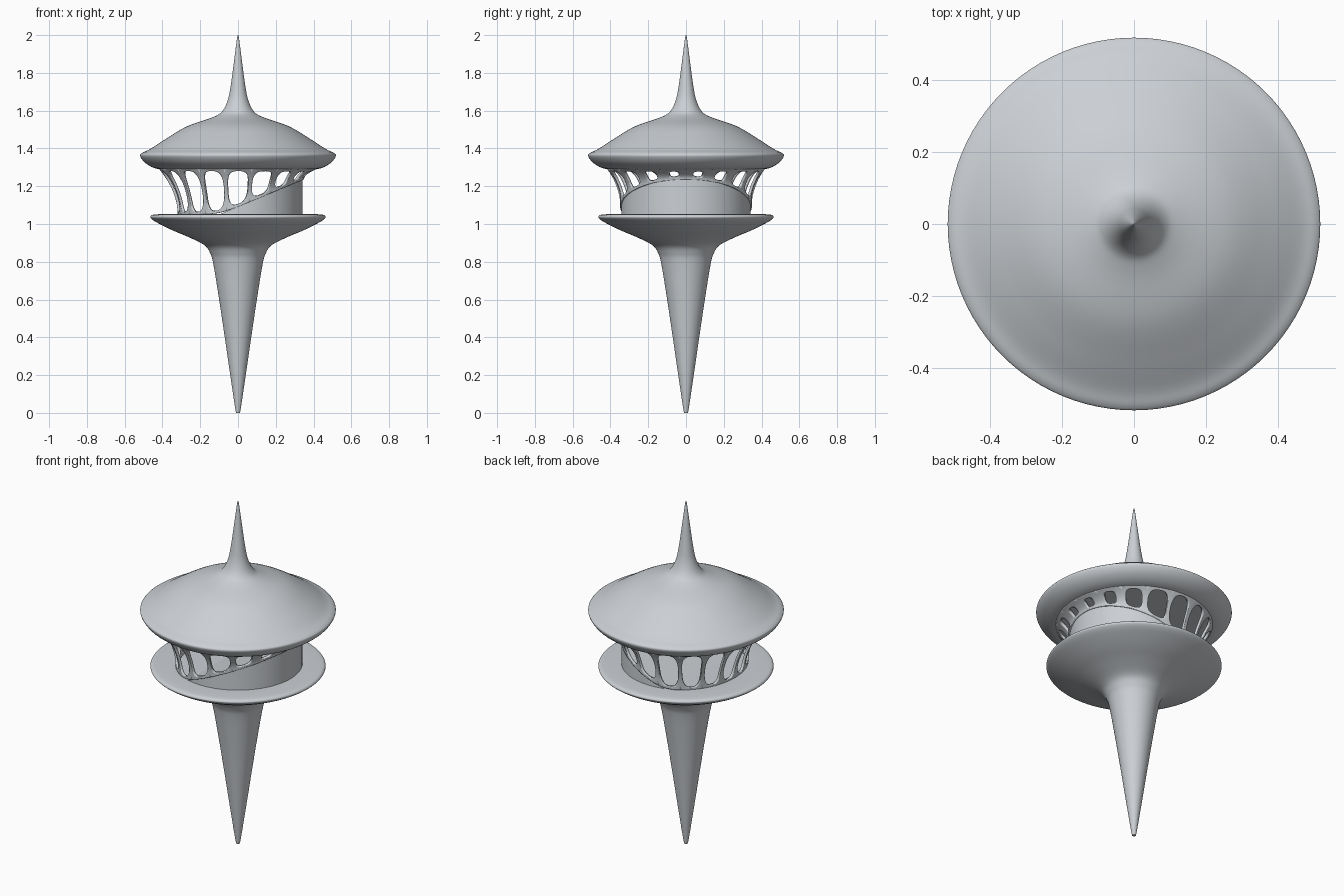
import bpy, bmesh, math
from mathutils import Vector

if "Cube" in bpy.data.objects:
    bpy.data.objects.remove(bpy.data.objects["Cube"])

mat = bpy.data.materials.new("pale_grey")
mat.diffuse_color = (0.60, 0.63, 0.66, 1)
mat.use_nodes = True
mat.node_tree.nodes["Principled BSDF"].inputs["Base Color"].default_value = mat.diffuse_color


def finish(bm, name, angle=40):
    bmesh.ops.remove_doubles(bm, verts=bm.verts, dist=0.0004)
    bmesh.ops.recalc_face_normals(bm, faces=bm.faces)
    me = bpy.data.meshes.new(name)
    bm.to_mesh(me)
    bm.free()
    ob = bpy.data.objects.new(name, me)
    bpy.context.collection.objects.link(ob)
    me.materials.append(mat)
    bpy.ops.object.select_all(action='DESELECT')
    ob.select_set(True)
    bpy.context.view_layer.objects.active = ob
    bpy.ops.object.shade_smooth_by_angle(angle=math.radians(angle))
    return ob


def spline(pts, steps=5):
    """Catmull-Rom curve through profile points."""
    p = [Vector(q) for q in pts]
    p = [p[0]] + p + [p[-1]]
    out = []
    for i in range(1, len(p) - 2):
        a, b, c, d = p[i - 1:i + 3]
        for k in range(steps):
            t = k / steps
            out.append(0.5 * (2 * b + (c - a) * t + (2 * a - 5 * b + 4 * c - d) * t * t
                              + (3 * b - a - 3 * c + d) * t ** 3))
    return out + [p[-1]]


def lathe(name, pts, segs=96):
    bm = bmesh.new()
    rings = []
    for r, z in spline(pts):
        r = max(r, 0)
        rings.append([bm.verts.new((r * math.cos(2 * math.pi * i / segs),
                                    r * math.sin(2 * math.pi * i / segs), z))
                      for i in range(segs)])
    for a, b in zip(rings, rings[1:]):
        for i in range(segs):
            j = (i + 1) % segs
            bm.faces.new((a[i], a[j], b[j], b[i]))
    return finish(bm, name)


# lower spike flaring into the round deck
lathe("spike_and_deck", [(0, 0), (0.008, 0.003), (0.014, 0.02), (0.044, 0.22), (0.073, 0.42),
                         (0.103, 0.62), (0.131, 0.79), (0.147, 0.845), (0.178, 0.888),
                         (0.26, 0.93), (0.35, 0.968), (0.43, 1.008), (0.461, 1.03),
                         (0.462, 1.042), (0.445, 1.05), (0.38, 1.053), (0.30, 1.053), (0, 1.053)])

# roof with spire
lathe("roof_and_spire", [(0, 2.0), (0.005, 1.985), (0.02, 1.87), (0.036, 1.75), (0.053, 1.66),
                         (0.085, 1.595), (0.137, 1.564), (0.27, 1.517), (0.386, 1.448),
                         (0.465, 1.397), (0.507, 1.377), (0.518, 1.36), (0.495, 1.327),
                         (0.455, 1.301), (0.41, 1.289), (0.35, 1.286), (0, 1.286)])

# drum with slanted top
SLOPE = 0.43
bm = bmesh.new()
bmesh.ops.create_cone(bm, cap_ends=True, segments=96, radius1=0.342, radius2=0.342, depth=0.4)
bmesh.ops.translate(bm, verts=bm.verts, vec=(0, 0, 1.23))
cut = bmesh.ops.bisect_plane(bm, geom=bm.verts[:] + bm.edges[:] + bm.faces[:],
                             plane_co=(-0.1, 0, 1.05), plane_no=(-SLOPE, 0, 1), clear_outer=True)
bmesh.ops.holes_fill(bm, edges=bm.edges, sides=0)
finish(bm, "slanted_drum", 30)

# flared lattice with rounded openings, following the slanted drum
TOP = 1.297
CELLS, N = 18, 48


def low(th):
    plane = 1.05 + SLOPE * (0.342 * math.cos(th) + 0.1)
    return 0.5 * (plane + 1.052 + math.sqrt((plane - 1.052) ** 2 + 0.0006))


def shell(th, v):
    base = 0.342 - 0.03 * max(0, -math.cos(th)) ** 2
    r = base + (0.413 - base) * v ** 2
    lo = low(th) - 0.004
    return (r * math.cos(th), r * math.sin(th), lo + (TOP - lo) * v)


bm = bmesh.new()
half = math.pi / CELLS
for c in range(CELLS):
    mid = (2 * c + 1) * half
    span = TOP - low(mid)
    v0, v1 = 0.014 / span, 1 - 0.013 / span
    height = (v1 - v0) * span
    hw = min(0.053, 0.025 + 0.35 * max(0, height - 0.03)) / (0.365 * half)
    rings = []
    for k in range(5):                       # blend from cell border to opening
        f = k / 4
        ring = []
        for i in range(N):
            a = 2 * math.pi * i / N
            x, y = math.cos(a), math.sin(a)
            m = max(abs(x), abs(y))
            s = (abs(x) ** 3 + abs(y) ** 3) ** (1 / 3)
            u = (1 - f) * x / m + f * hw * x / s
            v = (1 - f) * (0.5 + 0.5 * y / m) + f * ((v0 + v1) / 2 + (v1 - v0) / 2 * y / s)
            ring.append(bm.verts.new(shell(mid + u * half, min(max(v, 0), 1))))
        rings.append(ring)
    for p, q in zip(rings, rings[1:]):
        for i in range(N):
            j = (i + 1) % N
            bm.faces.new((p[i], p[j], q[j], q[i]))
lattice = finish(bm, "window_lattice", 50)
sol = lattice.modifiers.new("thickness", 'SOLIDIFY')
sol.thickness = 0.014
sol.offset = 0
